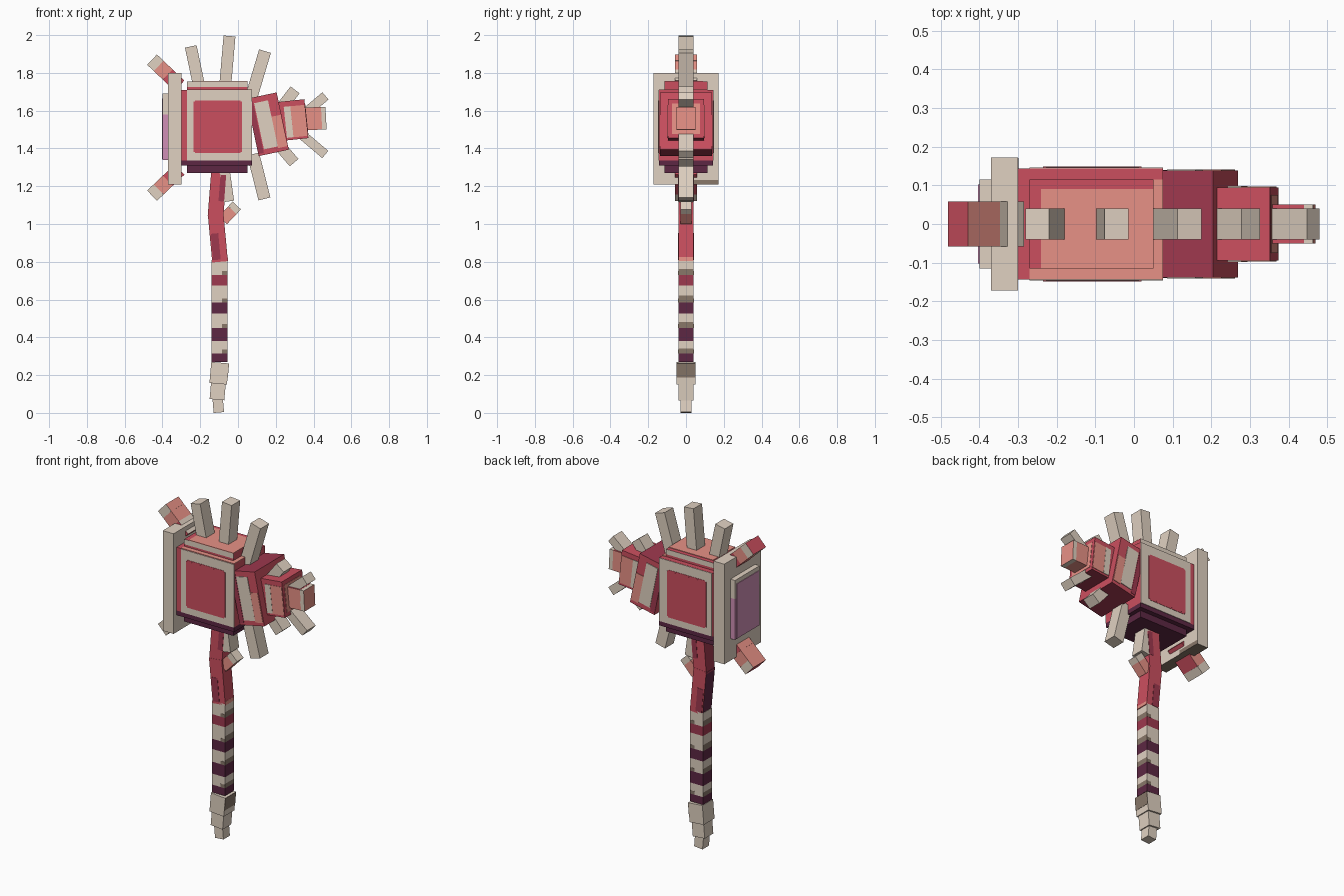
import bpy, bmesh, math

cube = bpy.data.objects.get("Cube")
if cube:
    bpy.data.objects.remove(cube, do_unlink=True)


def srgb(hexcode):
    vals = [int(hexcode[i:i + 2], 16) / 255 for i in range(0, 6, 2)]
    return tuple(((v + 0.055) / 1.055) ** 2.4 if v > 0.04 else v / 12.92 for v in vals) + (1.0,)


MATS = {}
for name, code in dict(bone="E0D1C1", taupe="887769", red="CB4F5F", salmon="E79186",
                       maroon="9E384E", plum="5D2743", purple="D08FB6").items():
    m = bpy.data.materials.new(name)
    m.use_nodes = True
    m.diffuse_color = srgb(code)
    m.node_tree.nodes["Principled BSDF"].inputs["Base Color"].default_value = srgb(code)
    MATS[name] = m


def box(name, centre, size, colour, tilt=0.0, **sides):
    """Box turned about y; sides such as right='red' recolour single faces."""
    bm = bmesh.new()
    bmesh.ops.create_cube(bm, size=1)
    bmesh.ops.scale(bm, vec=size, verts=bm.verts)
    bm.normal_update()
    used = [colour] + [c for c in dict.fromkeys(sides.values()) if c != colour]
    for f in bm.faces:
        n = f.normal
        axis = max(range(3), key=lambda i: abs(n[i]))
        key = (("left", "right"), ("front", "back"), ("bottom", "top"))[axis][n[axis] > 0]
        f.material_index = used.index(sides.get(key, colour))
    me = bpy.data.meshes.new(name)
    bm.to_mesh(me)
    bm.free()
    for c in used:
        me.materials.append(MATS[c])
    ob = bpy.data.objects.new(name, me)
    ob.location = centre
    ob.rotation_euler = (0, tilt, 0)
    bpy.context.collection.objects.link(ob)


def beam(name, base, tip, width, depth, colour, **sides):
    """Box running from base to tip, both given as (x, z)."""
    dx, dz = tip[0] - base[0], tip[1] - base[1]
    box(name, ((base[0] + tip[0]) / 2, 0, (base[1] + tip[1]) / 2),
        (width, depth, math.hypot(dx, dz)), colour, math.atan2(dx, dz), **sides)


def span(name, x, y, z, colour, **sides):
    """Upright box from x and z ranges and a half depth y."""
    box(name, ((x[0] + x[1]) / 2, 0, (z[0] + z[1]) / 2),
        (x[1] - x[0], 2 * y, z[1] - z[0]), colour, **sides)


def plates(name, x, y, z, width, height, colour, tilt=0.0):
    """Matching thin plates on the front and back."""
    for label, s in (("front_", -1), ("back_", 1)):
        box(label + name, (x, s * y, z), (width, 0.004, height), colour, tilt)


# Head block with framed panels
span("head_block", (-0.30, 0.075), 0.143, (1.337, 1.71), "red")
box("head_top_front_strip", (-0.0975, -0.129, 1.711), (0.345, 0.028, 0.004), "salmon")
box("head_top_side_strip", (0.0625, 0, 1.711), (0.025, 0.23, 0.004), "salmon")
span("head_base", (-0.30, 0.075), 0.143, (1.31, 1.337), "plum")
span("head_underside", (-0.27, 0.05), 0.115, (1.27, 1.31), "plum")
span("head_cap_seam", (-0.27, 0.05), 0.113, (1.71, 1.725), "red")
span("head_cap", (-0.27, 0.05), 0.115, (1.725, 1.755), "bone", top="red", left="red", right="red")
box("head_cap_inlay", (-0.095, -0.0125, 1.756), (0.29, 0.205, 0.004), "salmon")
plates("frame", -0.0975, 0.144, 1.523, 0.345, 0.372, "bone")
# Square panel with clipped corners
plates("panel", -0.1075, 0.146, 1.515, 0.255, 0.265, "red")
plates("panel_ends", -0.1075, 0.1458, 1.515, 0.24, 0.28, "red")

# Striking plate
span("striking_plate", (-0.37, -0.30), 0.172, (1.21, 1.80), "bone", bottom="taupe")
box("striking_plate_wear", (-0.3, 0.096, 1.222), (0.004, 0.15, 0.024), "taupe")
span("striking_face_lower", (-0.40, -0.37), 0.115, (1.34, 1.58), "purple", bottom="bone")
span("striking_face_upper", (-0.40, -0.37), 0.115, (1.58, 1.69), "bone")
box("striking_face_inlay", (-0.401, 0, 1.505), (0.004, 0.205, 0.32), "purple")

# Corner horns on the striking plate, each in three coloured sections
HORN_SIDES = {
    "upper": (1, dict(right="bone"), dict(), dict(right="salmon", top="red")),
    "lower": (-1, dict(right="salmon"), dict(left="red"), dict(right="salmon", top="red")),
}
for label, (s, root, middle, tip) in HORN_SIDES.items():
    stops = [(x, 1.51 + s * h) for x, h in
             ((-0.31, 0.222), (-0.372, 0.281), (-0.42, 0.327), (-0.455, 0.36))]
    for part, colour, sides, a, b in zip(("root", "middle", "tip"), ("red", "salmon", "bone"),
                                         (root, middle, tip), stops, stops[1:]):
        beam(f"{label}_horn_{part}", a, b, 0.075, 0.117, colour, **sides)

# Tapering beak segments
T1, T2 = math.radians(-12), math.radians(-6)
box("beak_segment_large", (0.157, 0, 1.528), (0.163, 0.276, 0.31), "red", T1,
    top="maroon", bottom="maroon")
plates("large_root", 0.093, 0.138, 1.51, 0.03, 0.28, "maroon", T1)
plates("large_band", 0.148, 0.1395, 1.525, 0.075, 0.25, "bone", T1)
plates("large_edge", 0.219, 0.139, 1.49, 0.05, 0.17, "salmon", T1)
box("beak_segment_small", (0.29, 0, 1.55), (0.145, 0.19, 0.207), "red", T2, bottom="maroon")
box("small_end_inlay", (0.362, 0, 1.557), (0.004, 0.15, 0.16), "salmon", T2)
plates("small_band", 0.268, 0.0965, 1.54, 0.035, 0.165, "bone", T2)
plates("small_edge", 0.323, 0.0955, 1.545, 0.075, 0.165, "salmon", T2)
box("beak_tip", (0.4, 0, 1.558), (0.085, 0.1, 0.12), "salmon", math.radians(-3), top="red")
box("beak_tip_end", (0.453, 0, 1.56), (0.026, 0.1, 0.12), "bone", math.radians(-3),
    right="salmon")

# Spikes: base, tip, width
SPIKES = {
    "top_spike_left": ((-0.208, 1.74), (-0.25, 1.94), 0.063),
    "top_spike_middle": ((-0.067, 1.74), (-0.045, 1.995), 0.063),
    "top_spike_right": ((0.07, 1.67), (0.143, 1.915), 0.065),
    "beak_top_spike": ((0.225, 1.61), (0.302, 1.71), 0.06),
    "beak_bottom_spike": ((0.215, 1.42), (0.297, 1.325), 0.06),
    "tip_top_spike": ((0.37, 1.60), (0.463, 1.678), 0.05),
    "tip_bottom_spike": ((0.345, 1.467), (0.462, 1.368), 0.05),
    "bottom_spike_right": ((0.08, 1.37), (0.14, 1.133), 0.065),
    "bottom_spike_middle": ((-0.075, 1.31), (-0.048, 1.12), 0.055),
}
for name, (base, tip, width) in SPIKES.items():
    beam(name, base, tip, width, 0.08, "bone")

# Bent upper handle and its twig
beam("handle_lower_bend", (-0.095, 0.80), (-0.119, 1.06), 0.083, 0.082, "red", left="plum")
plates("lower_bend_patch", -0.118, 0.041, 0.88, 0.04, 0.14, "maroon", -0.092)
box("lower_bend_rim", (-0.0555, 0, 0.815), (0.004, 0.08, 0.02), "salmon", -0.092)
beam("handle_upper_bend", (-0.119, 1.04), (-0.10, 1.28), 0.083, 0.08, "red", left="maroon")
plates("upper_bend_patch", -0.083, 0.04, 1.19, 0.03, 0.14, "maroon", 0.079)
beam("twig", (-0.08, 1.02), (-0.03, 1.073), 0.06, 0.06, "salmon")
beam("twig_tip", (-0.03, 1.073), (-0.006, 1.098), 0.06, 0.06, "bone")

# Wrapped grip: alternating bands from top to bottom
levels = [0.81, 0.73, 0.675, 0.585, 0.525, 0.45, 0.38, 0.315, 0.27]
for i, (hi, lo) in enumerate(zip(levels, levels[1:])):
    if i % 2:
        span("grip_band", (-0.14, -0.056), 0.041, (lo, hi), "maroon" if i == 1 else "plum")
    else:
        mid = lo + 0.4 * (hi - lo)
        span("grip_wrap", (-0.14, -0.056), 0.041, (mid, hi), "bone")
        span("grip_wrap_shadow", (-0.14, -0.056), 0.041, (lo, mid), "bone",
             left="taupe", right="taupe")
        plates("grip_wrap_fold", -0.07, 0.04, lo + 0.01, 0.028, 0.02, "taupe")

# Pommel steps
TP = math.radians(5)
box("pommel_upper", (-0.1, 0, 0.21), (0.093, 0.1, 0.112), "bone", TP)
box("pommel_patch", (-0.0525, 0, 0.224), (0.004, 0.1, 0.075), "taupe", TP)
box("pommel_middle", (-0.107, 0, 0.12), (0.078, 0.08, 0.1), "bone", TP)
box("pommel_tip", (-0.105, 0, 0.045), (0.055, 0.06, 0.086), "bone", -TP)
